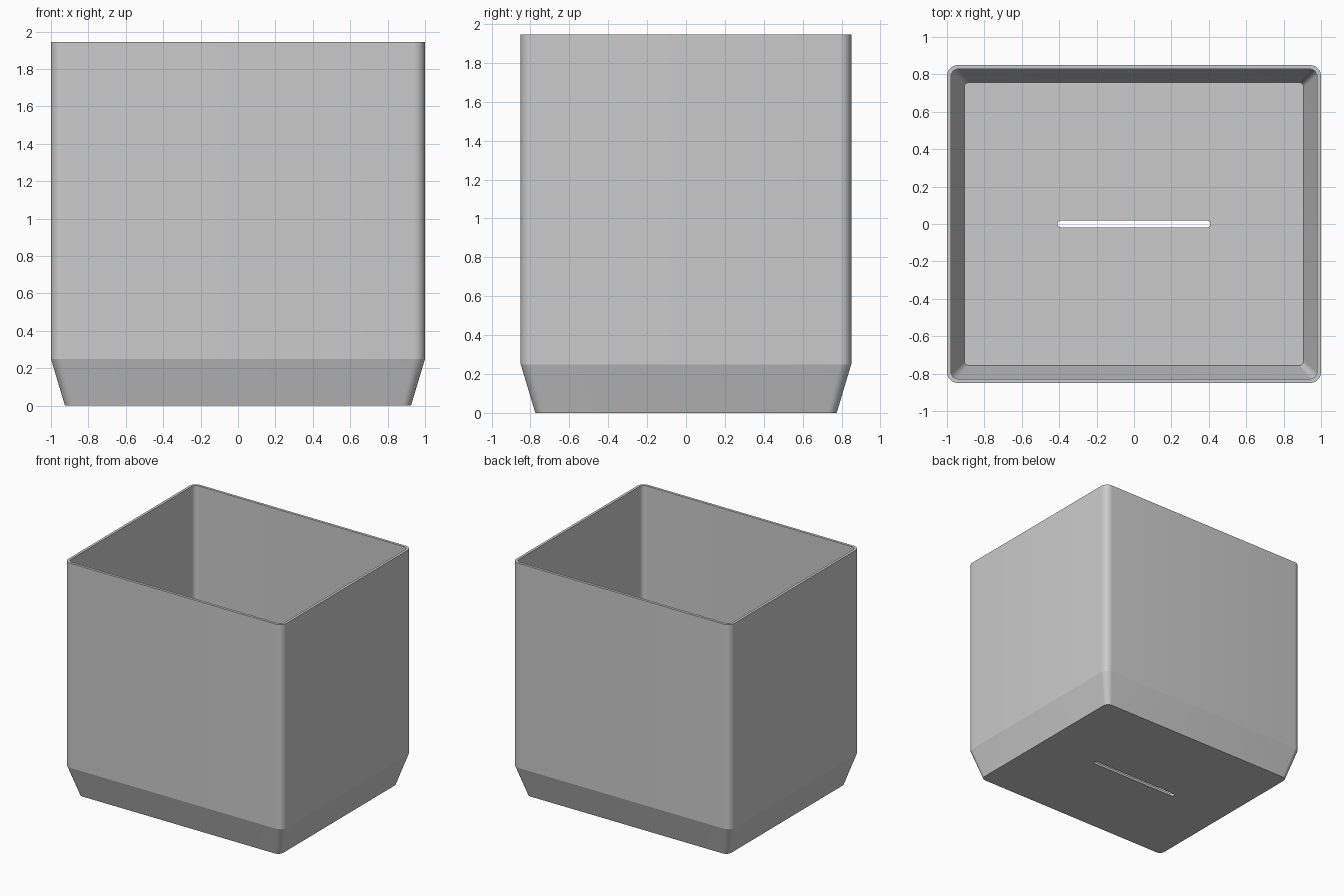
import bpy, bmesh
from math import cos, sin, pi, radians

cube = bpy.data.objects.get("Cube")
if cube:
    bpy.data.objects.remove(cube, do_unlink=True)

SEGS = 8  # segments per rounded corner


def rounded_ring(bm, half_x, half_y, radius, z):
    """Rounded rectangle of vertices, counter-clockwise."""
    verts = []
    for corner, (sx, sy) in enumerate([(1, 1), (-1, 1), (-1, -1), (1, -1)]):
        for i in range(SEGS + 1):
            a = (corner + i / SEGS) * pi / 2
            verts.append(bm.verts.new((sx * (half_x - radius) + radius * cos(a),
                                       sy * (half_y - radius) + radius * sin(a), z)))
    return verts


# Cross-section from the slot underside, up the outside, over the rim,
# down the inside and back through the drain slot: half x, half y, radius, z
SECTION = [
    (0.41, 0.018, 0.018, 0),
    (0.925, 0.775, 0.045, 0),
    (1.0, 0.85, 0.06, 0.25),
    (1.0, 0.85, 0.06, 1.945),
    (0.978, 0.828, 0.038, 1.945),
    (0.978, 0.828, 0.038, 0.255),
    (0.907, 0.757, 0.025, 0.02),
    (0.41, 0.018, 0.018, 0.02),
]

bm = bmesh.new()
rings = [rounded_ring(bm, *row) for row in SECTION]
for lower, upper in zip(rings, rings[1:] + rings[:1]):
    n = len(lower)
    for i in range(n):
        j = (i + 1) % n
        bm.faces.new((lower[i], lower[j], upper[j], upper[i]))
# Merge the doubled points at the slot ends
bmesh.ops.remove_doubles(bm, verts=bm.verts, dist=0.0001)
bmesh.ops.recalc_face_normals(bm, faces=bm.faces)

mesh = bpy.data.meshes.new("planter_box")
bm.to_mesh(mesh)
bm.free()
planter = bpy.data.objects.new("planter_box", mesh)
bpy.context.collection.objects.link(planter)

# Plain grey finish
grey = bpy.data.materials.new("light grey")
grey.use_nodes = True
grey.diffuse_color = (0.6, 0.6, 0.6, 1)
grey.node_tree.nodes["Principled BSDF"].inputs["Base Color"].default_value = (0.6, 0.6, 0.6, 1)
mesh.materials.append(grey)

# Smooth rounded corners, crisp bevel line and rim
bpy.ops.object.select_all(action='DESELECT')
planter.select_set(True)
bpy.context.view_layer.objects.active = planter
bpy.ops.object.shade_smooth_by_angle(angle=radians(14))
